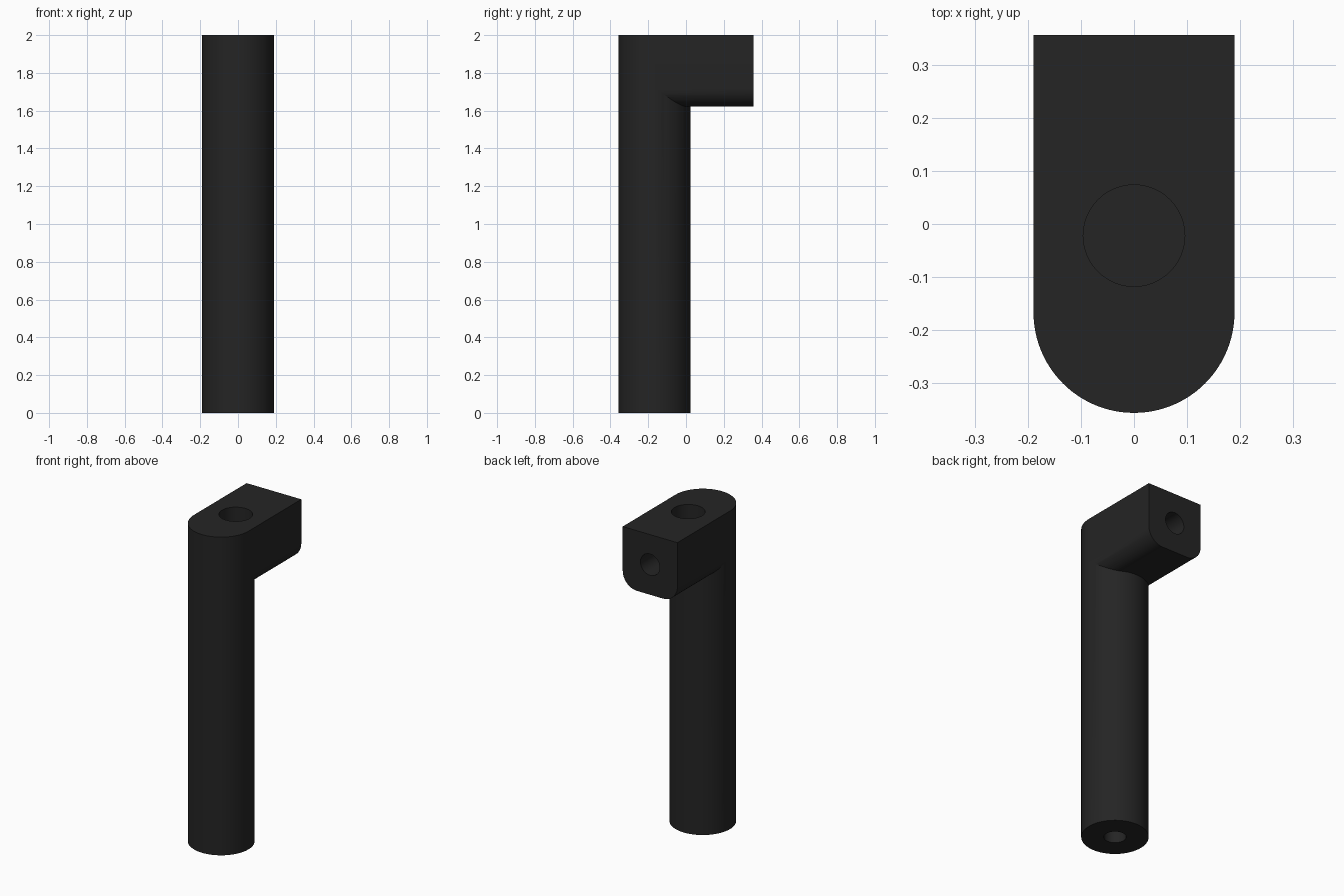
import bpy
import bmesh
import math
from mathutils import Matrix, Vector

if "Cube" in bpy.data.objects:
    bpy.data.objects.remove(bpy.data.objects["Cube"])

R = 0.19            # pole radius and half the head width
POLE_Y = -0.167     # pole axis
BACK_Y = 0.357      # rear face of the head
HEAD_Z = 1.622      # underside of the head
FILLET = 0.1        # rounding of the lower head edges

black = bpy.data.materials.new("matte_black")
black.diffuse_color = (0.018, 0.018, 0.018, 1)
black.use_nodes = True
black.node_tree.nodes["Principled BSDF"].inputs["Base Color"].default_value = black.diffuse_color


def make_object(name, bm):
    bmesh.ops.recalc_face_normals(bm, faces=bm.faces)
    mesh = bpy.data.meshes.new(name)
    bm.to_mesh(mesh)
    bm.free()
    mesh.materials.append(black)
    obj = bpy.data.objects.new(name, mesh)
    bpy.context.collection.objects.link(obj)
    return obj


def cylinder(name, radius, start, end, segments=64):
    start, end = Vector(start), Vector(end)
    axis = end - start
    turn = axis.to_track_quat('Z', 'Y').to_matrix().to_4x4()
    bm = bmesh.new()
    bmesh.ops.create_cone(bm, cap_ends=True, segments=segments,
                          radius1=radius, radius2=radius, depth=axis.length,
                          matrix=Matrix.Translation((start + end) / 2) @ turn)
    return make_object(name, bm)


def combine(target, other, operation):
    mod = target.modifiers.new(other.name, 'BOOLEAN')
    mod.operation = operation
    mod.solver = 'EXACT'
    mod.object = other
    bpy.context.view_layer.objects.active = target
    bpy.ops.object.modifier_apply(modifier=mod.name)
    bpy.data.objects.remove(other)


# Upright round pole
post = cylinder("bracket_post", R, (0, POLE_Y, 0), (0, POLE_Y, 2), 96)

# Head: square top, rounded lower edges, extruded towards the back
profile = [(R, 2)]
for i in range(13):
    a = math.radians(90 * i / 12)
    profile.append((R - FILLET + FILLET * math.cos(a),
                    HEAD_Z + FILLET - FILLET * math.sin(a)))
profile += [(-x, z) for x, z in reversed(profile)]
bm = bmesh.new()
face = bm.faces.new([bm.verts.new((x, POLE_Y + 0.004, z)) for x, z in profile])
out = bmesh.ops.extrude_face_region(bm, geom=[face])
moved = [v for v in out["geom"] if isinstance(v, bmesh.types.BMVert)]
bmesh.ops.translate(bm, verts=moved, vec=(0, BACK_Y - POLE_Y - 0.004, 0))
if face.is_valid and len(bm.faces) == len(profile) + 1:
    bmesh.ops.holes_fill(bm, edges=bm.edges)
head = make_object("head", bm)
combine(post, head, 'UNION')

# Blind holes: top pocket, rear screw hole, foot screw hole
holes = [
    ("top_pocket", 0.096, (0, -0.022, 2.1), (0, -0.022, 1.75)),
    ("rear_hole", 0.067, (0, BACK_Y + 0.1, 1.811), (0, BACK_Y - 0.25, 1.811)),
    ("foot_hole", 0.063, (0, POLE_Y, -0.1), (0, POLE_Y, 0.3)),
]
for name, radius, start, end in holes:
    combine(post, cylinder(name, radius, start, end, 48), 'DIFFERENCE')

# Smooth round walls, crisp edges
bpy.ops.object.select_all(action='DESELECT')
post.select_set(True)
bpy.context.view_layer.objects.active = post
bpy.ops.object.shade_smooth_by_angle(angle=math.radians(25))
